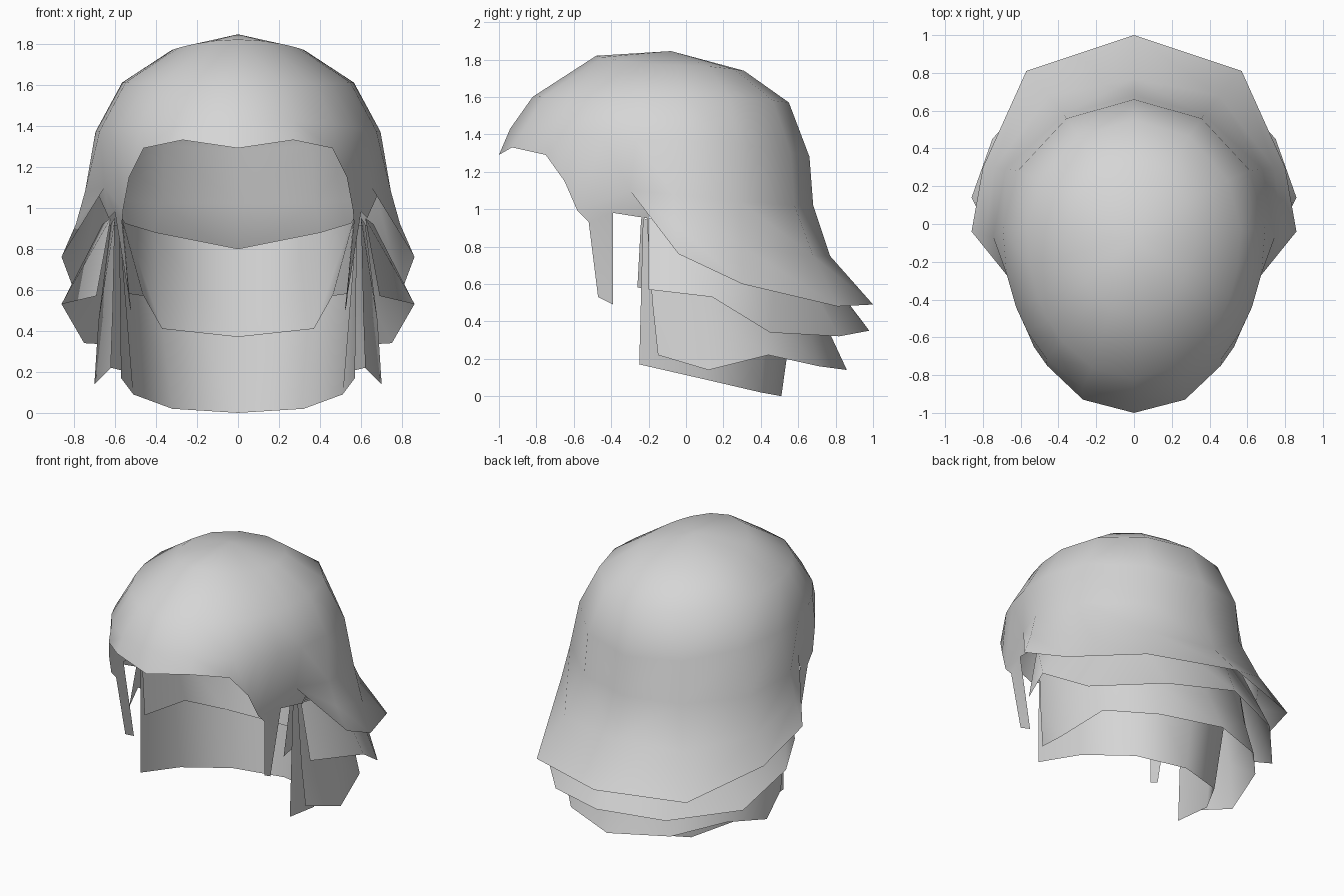
import bpy, bmesh, math

if "Cube" in bpy.data.objects:
    bpy.data.objects.remove(bpy.data.objects["Cube"])

mat = bpy.data.materials.new("pale grey")
mat.diffuse_color = (0.67, 0.67, 0.67, 1)
mat.use_nodes = True
mat.node_tree.nodes["Principled BSDF"].inputs["Base Color"].default_value = mat.diffuse_color


def loft(name, *patches, tip=None):
    """Skin half patches through rows of points, then mirror them across x."""
    bm = bmesh.new()
    for rows in patches:
        grid = [[bm.verts.new(p) for p in row] for row in rows]
        for a, b in zip(grid, grid[1:]):
            for i in range(len(a) - 1):
                bm.faces.new((a[i], b[i], b[i + 1], a[i + 1]))
        if tip and rows is patches[0]:
            t = bm.verts.new(tip)
            for p, q in zip(grid[0], grid[0][1:]):
                bm.faces.new((t, p, q))
    other = bmesh.ops.duplicate(bm, geom=bm.verts[:] + bm.edges[:] + bm.faces[:])["geom"]
    for v in other:
        if isinstance(v, bmesh.types.BMVert):
            v.co.x *= -1
    bmesh.ops.reverse_faces(bm, faces=[f for f in other if isinstance(f, bmesh.types.BMFace)])
    bmesh.ops.remove_doubles(bm, verts=bm.verts, dist=0.002)
    bmesh.ops.dissolve_degenerate(bm, edges=bm.edges, dist=0.001)
    bmesh.ops.recalc_face_normals(bm, faces=bm.faces)
    me = bpy.data.meshes.new(name)
    bm.to_mesh(me)
    bm.free()
    for f in me.polygons:
        f.use_smooth = True
    me.materials.append(mat)
    ob = bpy.data.objects.new(name, me)
    bpy.context.collection.objects.link(ob)
    return ob


ANGLES = [0, 23, 42, 54, 64, 76, 92, 118, 149, 180]


def ring(width, front, side, back, y0=-0.05):
    """Egg-shaped half ring; front and back are (y, z), side is z."""
    pts = []
    for a in ANGLES:
        c, s = math.cos(math.radians(a)), math.sin(math.radians(a))
        y_end, z_end = front if c > 0 else back
        pts.append((width * s, y0 + (y_end - y0) * abs(c), side + (z_end - side) * c * c))
    return pts


# Crown: egg-shaped rings down to the fringe, then the flared back flap
temple_front, temple_back = (.56, -.58, .99), (.65, -.3, 1.1)
fringe = [(0, -1, 1.29), (.27, -.93, 1.33), (.46, -.75, 1.29), (.53, -.65, 1.15),
          temple_front, temple_back]
crown_low = fringe + [(.745, -.07, 1.08), (.68, .29, 1.04), (.37, .58, 1.02), (0, .68, 1.02)]
flap_mid = fringe + [(.79, -.06, .92), (.74, .3, .8), (.45, .68, .75), (0, .77, .75)]
flap_rim = fringe + [(.86, -.04, .76), (.8, .3, .6), (.57, .81, .48), (0, 1, .49)]
crown = [ring(.32, (-.48, 1.82), 1.77, (.31, 1.74)),
         ring(.565, (-.82, 1.6), 1.61, (.55, 1.57)),
         ring(.695, (-.94, 1.43), 1.37, (.66, 1.28)),
         crown_low]
flap = [r[5:] for r in (crown_low, flap_mid, flap_rim)]

# Temple piece under the flap and the narrow lock in front of the ear
lock_top = [(.565, -.52, .93), (.6, -.39, .98)]
temple = [[temple_front, temple_back], lock_top]
ear = [[temple_back, (.68, -.2, 1.06)], [lock_top[1], (.63, -.2, .95)]]
lock = [lock_top, [(.53, -.47, .53), (.52, -.39, .49)]]
loft("crown", crown, flap, temple, ear, lock, tip=(0, -.08, 1.845))

# Middle layer below the flap
loft("middle_layer",
     [[(.62, -.2, .95), (.66, .12, .92), (.44, .5, .88), (.24, .59, .82), (0, .64, .8)],
      [(.69, -.2, .57), (.86, .14, .53), (.75, .45, .34), (.42, .82, .32), (0, .98, .35)]])

# Lower layer
loft("lower_layer",
     [[(.6, -.21, .95), (.62, .1, .92), (.43, .48, .87), (.23, .57, .82), (0, .63, .8)],
      [(.61, -.18, .5), (.68, .12, .45), (.56, .44, .45), (.36, .64, .42), (0, .73, .42)],
      [(.62, -.15, .22), (.7, .12, .14), (.62, .44, .22), (.38, .71, .16), (0, .86, .14)]])

# Layer round the neck
loft("neck_layer",
     [[(.58, -.23, .95), (.58, .1, .91), (.42, .45, .86), (0, .62, .79)],
      [(.57, -.25, .17), (.51, .1, .09), (.32, .4, .02), (0, .51, 0)]])

# Short innermost layer
loft("inner_layer",
     [[(.565, -.24, .95), (.55, .08, .925), (.4, .42, .88), (0, .6, .8)],
      [(.53, -.26, .58), (.46, .08, .57), (.37, .4, .41), (0, .49, .37)]])
